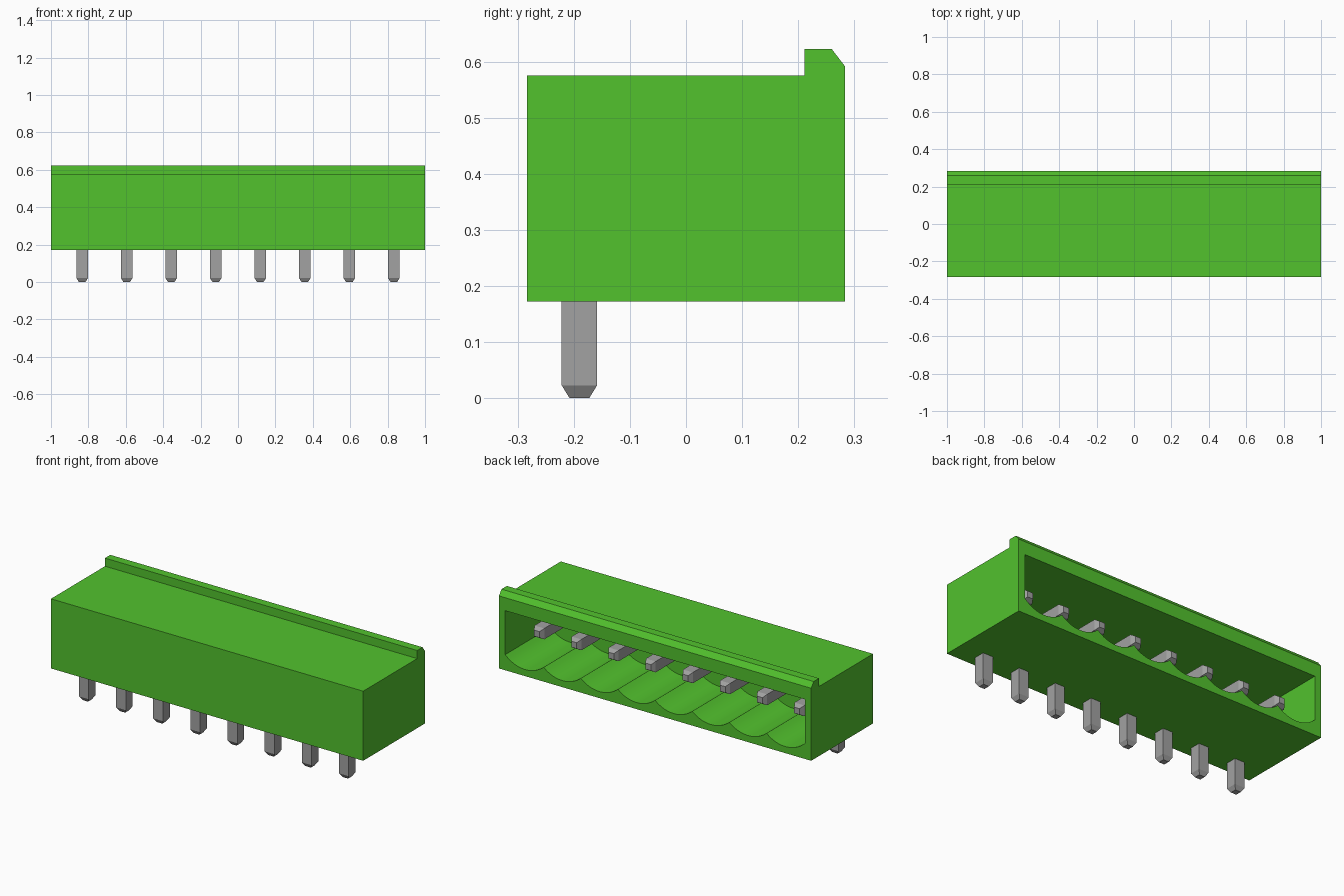
import bpy, bmesh, math
from mathutils import Vector

cube = bpy.data.objects.get("Cube")
if cube:
    bpy.data.objects.remove(cube, do_unlink=True)

PINS = 8
PITCH = 0.238
PIN_X = [(i - (PINS - 1) / 2) * PITCH for i in range(PINS)]


def material(name, rgb):
    m = bpy.data.materials.new(name)
    m.use_nodes = True
    m.diffuse_color = (*rgb, 1)
    m.node_tree.nodes["Principled BSDF"].inputs["Base Color"].default_value = (*rgb, 1)
    return m


green = material("green plastic", (0.085, 0.54, 0.027))
metal = material("grey metal", (0.36, 0.36, 0.36))


def finish(bm, name, mat):
    bmesh.ops.recalc_face_normals(bm, faces=bm.faces)
    me = bpy.data.meshes.new(name)
    bm.to_mesh(me)
    bm.free()
    me.materials.append(mat)
    ob = bpy.data.objects.new(name, me)
    bpy.context.collection.objects.link(ob)
    return ob


def prism(name, outline, offset, mat):
    """Extrude a closed 3D outline along an offset vector."""
    bm = bmesh.new()
    face = bm.faces.new([bm.verts.new(p) for p in outline])
    ext = bmesh.ops.extrude_face_region(bm, geom=[face])
    moved = [g for g in ext["geom"] if isinstance(g, bmesh.types.BMVert)]
    bmesh.ops.translate(bm, verts=moved, vec=Vector(offset))
    return finish(bm, name, mat)


# Housing: side profile with the raised, chamfered rear lip
side = [(-0.283, 0.172), (0.283, 0.172), (0.283, 0.592), (0.26, 0.622),
        (0.211, 0.622), (0.211, 0.575), (-0.283, 0.575)]
housing = prism("housing", [(-1, y, z) for y, z in side], (2, 0, 0), green)

# Cavity open at the back, with one shallow trough under each pin
WALL_X, TOP, LOW, RADIUS, STEPS = 0.96, 0.517, 0.21, 0.18, 12
cavity = [(WALL_X, TOP), (-WALL_X, TOP)]
for i, cx in enumerate(PIN_X):
    x0 = -WALL_X if i == 0 else cx - PITCH / 2
    x1 = WALL_X if i == PINS - 1 else cx + PITCH / 2
    for s in range(STEPS + 1):
        if s == 0 and i > 0:
            continue  # cusp shared with the previous trough
        x = x0 + (x1 - x0) * s / STEPS
        cavity.append((x, LOW + RADIUS - math.sqrt(RADIUS ** 2 - (x - cx) ** 2)))
cutter = prism("cavity_cutter", [(x, -0.13, z) for x, z in cavity], (0, 0.6, 0), green)
cutter.hide_render = True

cut = housing.modifiers.new("cavity", 'BOOLEAN')
cut.operation = 'DIFFERENCE'
cut.solver = 'EXACT'
cut.object = cutter
bpy.context.view_layer.objects.active = housing
housing.select_set(True)
bpy.ops.object.modifier_apply(modifier=cut.name)
bpy.data.objects.remove(cutter, do_unlink=True)
bpy.ops.object.shade_smooth_by_angle(angle=math.radians(20))

# Bent square pins: solder leg below, contact blade inside the cavity
H, TIP = 0.0315, 0.0175
LEG_Y, BLADE_Z, END_Y = -0.19, 0.375, 0.175
rings = [  # centre y, centre z, outward y, outward z, half size
    (LEG_Y, 0.0, -1, 0, TIP),
    (LEG_Y, 0.023, -1, 0, H),
    (LEG_Y, BLADE_Z, -1, 1, H),
    (END_Y - 0.023, BLADE_Z, 0, 1, H),
    (END_Y, BLADE_Z, 0, 1, TIP),
]
for i, cx in enumerate(PIN_X):
    bm = bmesh.new()
    loops = []
    for y, z, ny, nz, h in rings:
        loops.append([bm.verts.new((cx + a * h, y + b * h * ny, z + b * h * nz))
                      for a, b in ((-1, -1), (1, -1), (1, 1), (-1, 1))])
    for lo, hi in zip(loops, loops[1:]):
        for k in range(4):
            n = (k + 1) % 4
            bm.faces.new((lo[k], lo[n], hi[n], hi[k]))
    bm.faces.new(loops[0])
    bm.faces.new(loops[-1])
    finish(bm, f"pin_{i + 1}", metal)
